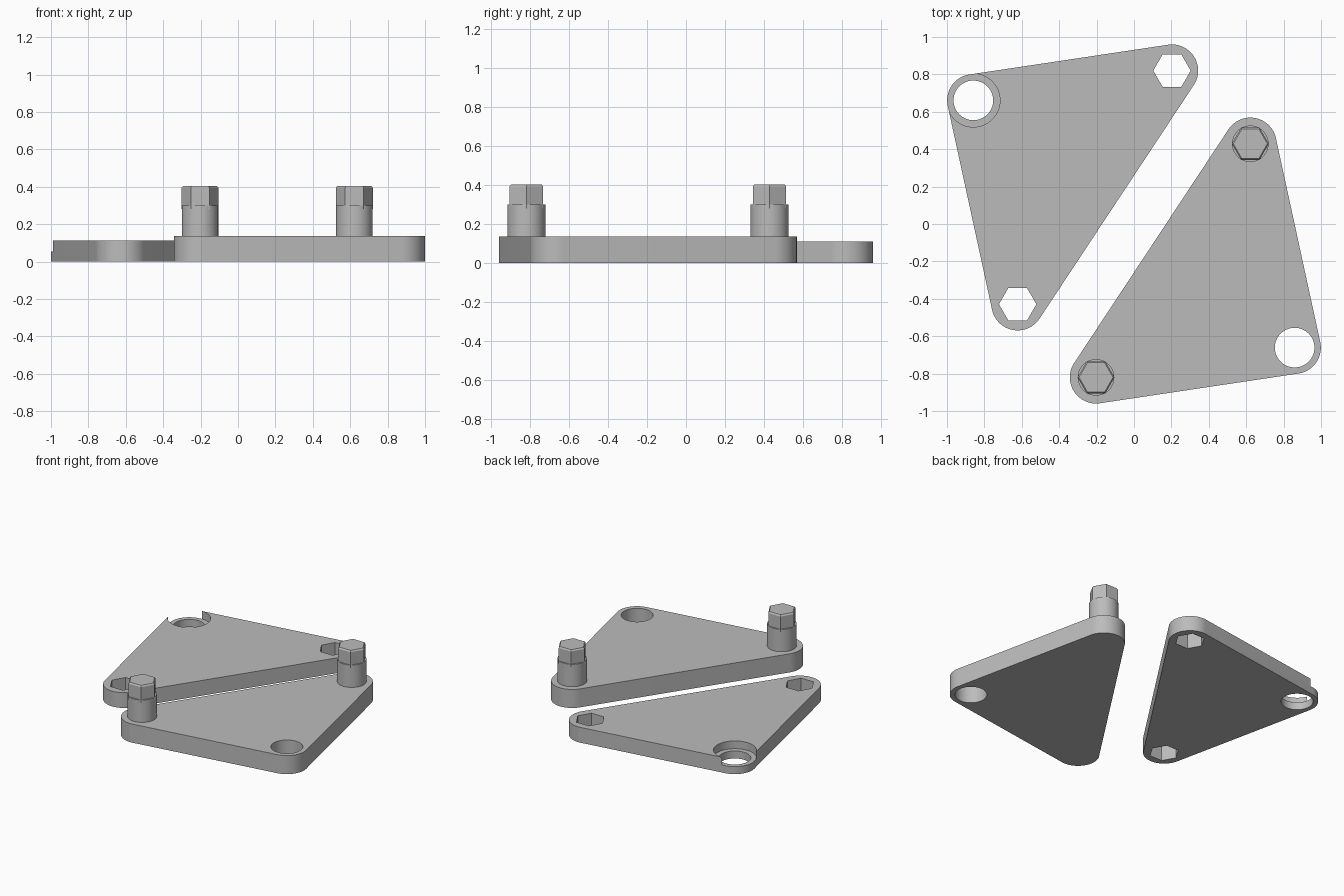
import bpy, bmesh, math
from mathutils import Vector

if "Cube" in bpy.data.objects:
    bpy.data.objects.remove(bpy.data.objects["Cube"])

grey = bpy.data.materials.new("light_grey")
grey.diffuse_color = (0.5, 0.5, 0.5, 1)
grey.use_nodes = True
grey.node_tree.nodes["Principled BSDF"].inputs["Base Color"].default_value = grey.diffuse_color

# Corner centres of one plate; the other plate is turned half a circle
ROUND, UPPER, LOWER = Vector((-0.859, 0.661)), Vector((0.203, 0.82)), Vector((-0.622, -0.429))
CORNER_R = 0.14


def circle(c, r, n):
    return [(c[0] + r * math.cos(math.tau * i / n), c[1] + r * math.sin(math.tau * i / n))
            for i in range(n)]


def loft(name, rings):
    """Solid through a stack of (points, z) rings."""
    bm = bmesh.new()
    loops = [[bm.verts.new((x, y, z)) for x, y in pts] for pts, z in rings]
    n = len(loops[0])
    bm.faces.new(loops[0][::-1])
    bm.faces.new(loops[-1])
    for a, b in zip(loops, loops[1:]):
        for i in range(n):
            j = (i + 1) % n
            bm.faces.new((a[i], a[j], b[j], b[i]))
    me = bpy.data.meshes.new(name)
    bm.to_mesh(me)
    bm.free()
    ob = bpy.data.objects.new(name, me)
    bpy.context.collection.objects.link(ob)
    me.materials.append(grey)
    return ob


def prism(name, pts, z0, z1):
    return loft(name, [(pts, z0), (pts, z1)])


def smooth(ob):
    bpy.ops.object.select_all(action='DESELECT')
    bpy.context.view_layer.objects.active = ob
    ob.select_set(True)
    bpy.ops.object.shade_smooth_by_angle(angle=math.radians(25))


def rounded_outline(corners, r, steps=24):
    """Counter-clockwise polygon with every corner rounded about its centre."""
    pts = []
    for i, c in enumerate(corners):
        d0, d1 = c - corners[i - 1], corners[(i + 1) % len(corners)] - c
        a0 = math.atan2(d0.y, d0.x) - math.pi / 2
        turn = (math.atan2(d1.y, d1.x) - math.pi / 2 - a0) % math.tau
        pts += [(c.x + r * math.cos(a0 + turn * k / steps),
                 c.y + r * math.sin(a0 + turn * k / steps)) for k in range(steps + 1)]
    return pts


def cut(ob, cutter):
    """Subtract the cutter from the part, then discard it."""
    mod = ob.modifiers.new("hole", 'BOOLEAN')
    mod.operation, mod.solver, mod.object = 'DIFFERENCE', 'EXACT', cutter
    bpy.context.view_layer.objects.active = ob
    bpy.ops.object.modifier_apply(modifier=mod.name)
    bpy.data.objects.remove(cutter)


# Thin plate with hexagonal sockets and a counterbored hole open at its corner
socket_plate = prism("socket_plate", rounded_outline([ROUND, LOWER, UPPER], CORNER_R), 0, 0.112)
for c in (UPPER, LOWER):
    cut(socket_plate, prism("socket_cutter", circle(c, 0.1, 6), -0.1, 0.3))
cut(socket_plate, prism("hole_cutter", circle(ROUND, 0.106, 64), -0.1, 0.3))
cut(socket_plate, prism("counterbore_cutter", circle(ROUND, 0.1425, 96), 0.055, 0.3))
smooth(socket_plate)

# Thick plate with a plain hole
pin_plate = prism("pin_plate", rounded_outline([-ROUND, -LOWER, -UPPER], CORNER_R), 0, 0.136)
cut(pin_plate, prism("hole_cutter", circle(-ROUND, 0.106, 64), -0.1, 0.3))
smooth(pin_plate)

# Pins: round shank with a chamfered hexagonal head
for label, c in (("left", -UPPER), ("right", -LOWER)):
    smooth(prism(label + "_pin_shank", circle(c, 0.0975, 64), 0.13, 0.30))
    loft(label + "_pin_head", [(circle(c, 0.099, 6), 0.28), (circle(c, 0.099, 6), 0.394),
                               (circle(c, 0.091, 6), 0.404)])
